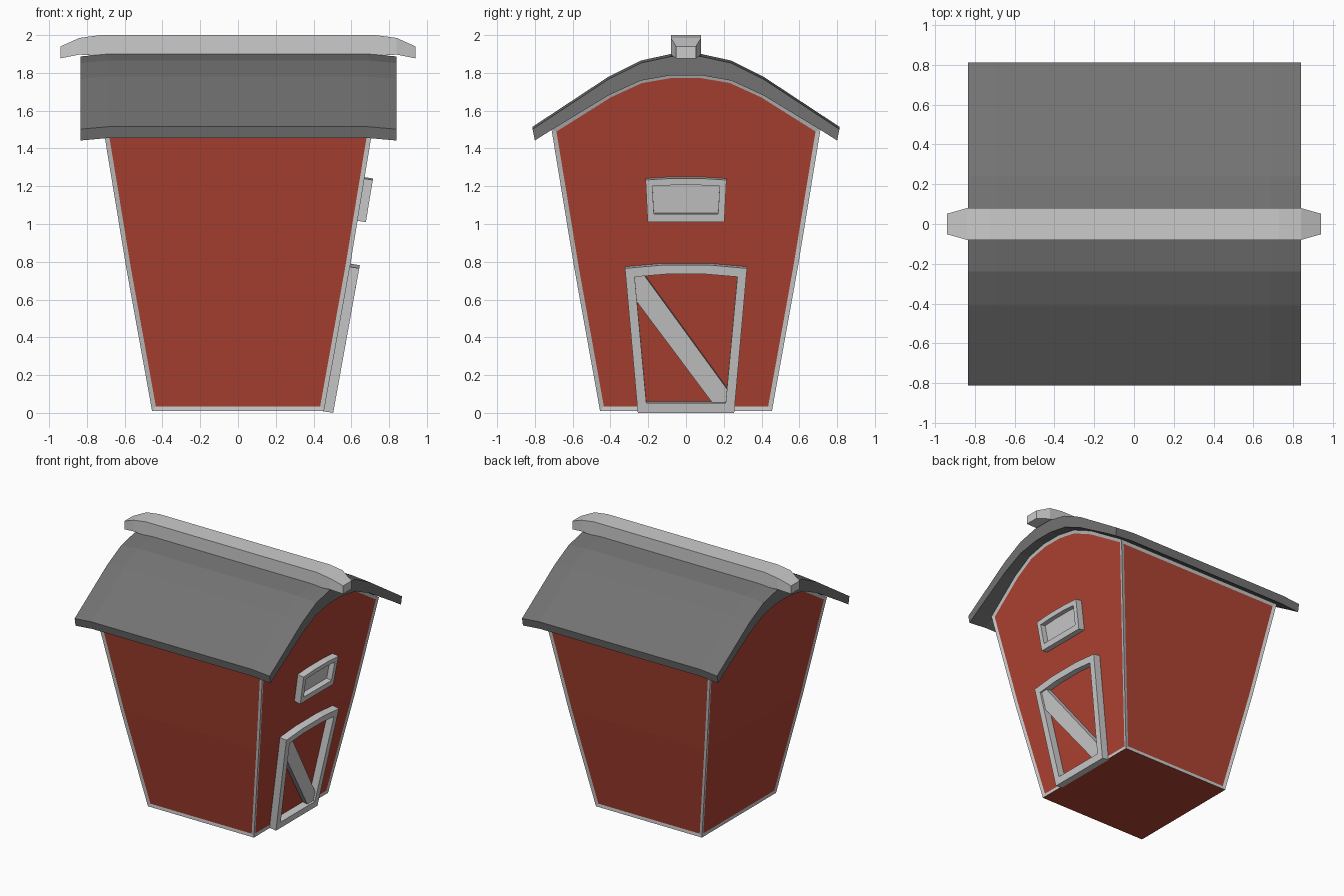
import bpy, bmesh
from mathutils import Vector

if "Cube" in bpy.data.objects:
    bpy.data.objects.remove(bpy.data.objects["Cube"])


def material(name, colour):
    m = bpy.data.materials.new(name)
    m.diffuse_color = (*colour, 1)
    m.use_nodes = True
    m.node_tree.nodes["Principled BSDF"].inputs["Base Color"].default_value = m.diffuse_color
    return m


RED = material("barn_red", (0.43, 0.056, 0.032))
ROOF = material("roof_grey", (0.17, 0.17, 0.17))
TRIM = material("trim_grey", (0.8, 0.8, 0.8))


def finish(name, bm, *mats):
    bmesh.ops.recalc_face_normals(bm, faces=bm.faces[:])
    me = bpy.data.meshes.new(name)
    bm.to_mesh(me)
    bm.free()
    for m in mats:
        me.materials.append(m)
    ob = bpy.data.objects.new(name, me)
    bpy.context.collection.objects.link(ob)
    return ob


def loft(name, sections, mat):
    """Closed solid through a row of matching point loops."""
    bm = bmesh.new()
    rings = [[bm.verts.new(p) for p in s] for s in sections]
    n = len(rings[0])
    for a, b in zip(rings, rings[1:]):
        for i in range(n):
            j = (i + 1) % n
            bm.faces.new((a[i], a[j], b[j], b[i]))
    bm.faces.new(rings[0])
    bm.faces.new(rings[-1])
    return finish(name, bm, mat)


# Flared wall profile: height, half width
LEVELS = [(0.01, 0.455), (0.77, 0.592), (1.50, 0.712)]


def half_width(z):
    (z0, h0), (z1, h1) = LEVELS[:2] if z < LEVELS[1][0] else LEVELS[1:]
    return h0 + (h1 - h0) * (z - z0) / (z1 - z0)


# Barn body with arched gables and grey edge trim
ARCH = [(0.41, 1.69), (0.24, 1.768), (0.08, 1.795),
        (-0.08, 1.795), (-0.24, 1.768), (-0.41, 1.69)]
CORNERS = [(1, -1), (1, 1), (-1, 1), (-1, -1)]
bm = bmesh.new()
rings = [[bm.verts.new((sx * h, sy * h, z)) for sx, sy in CORNERS] for z, h in LEVELS]
walls = []
for i in range(4):
    j = (i + 1) % 4
    lower = bm.faces.new((rings[0][i], rings[0][j], rings[1][j], rings[1][i]))
    top = []
    if i in (0, 2):
        s = CORNERS[i][0]
        top = [bm.verts.new((s * half_width(z), s * y, z)) for y, z in ARCH]
    upper = bm.faces.new([rings[1][i], rings[1][j], rings[2][j], *top, rings[2][i]])
    walls.append([lower, upper])
bm.faces.new(rings[0][::-1])
bm.normal_update()
for wall in walls:
    rim = bmesh.ops.inset_region(bm, faces=wall, thickness=0.024, depth=-0.006,
                                 use_boundary=True, use_even_offset=True)
    for f in rim["faces"]:
        f.material_index = 1
finish("barn_body", bm, RED, TRIM)

# Curved roof shell, drooping slightly at both ends
outer = [(0.812, 1.515), (0.41, 1.78), (0.24, 1.865), (0.08, 1.9)]
inner = [(0.08, 1.80), (0.24, 1.772), (0.41, 1.694), (0.72, 1.506), (0.80, 1.455)]
profile = ([(-y, z) for y, z in outer] + outer[::-1]
           + inner[::-1] + [(-y, z) for y, z in inner])
# Order: left eave, over the ridge, right eave, back underneath
loft("roof", [[(x, y, z - d) for y, z in profile]
              for x, d in ((-0.835, 0.013), (-0.69, 0), (0.69, 0), (0.84, 0.013))], ROOF)

# Ridge beam with tapered, drooping ends
ridge = [(0.94, 0.052, 1.877, 1.94), (0.84, 0.08, 1.897, 1.985), (0.73, 0.08, 1.89, 2.0)]
stations = [(-x, w, a, b) for x, w, a, b in ridge] + ridge[::-1]
loft("ridge_beam", [[(x, -w, a), (x, w, a), (x, w, b), (x, -w, b)]
                    for x, w, a, b in stations], TRIM)

# Parts attached to the sloping gable wall
NORMAL = Vector((0.987, 0, -0.16))


def on_wall(y, z, d):
    return Vector((half_width(z), y, z)) + NORMAL * d


def panel(name, pts, back, front):
    loft(name, [[on_wall(y, z, d) for y, z in pts] for d in (back, front)], TRIM)


def frame(name, out, inn, depth):
    """Hollow frame: four loops joined round in a closed band."""
    bm = bmesh.new()
    loops = [[bm.verts.new(on_wall(y, z, d)) for y, z in pts]
             for pts, d in ((out, -0.01), (out, depth), (inn, depth), (inn, -0.01))]
    n = len(out)
    for k in range(4):
        a, b = loops[k], loops[(k + 1) % 4]
        for i in range(n):
            j = (i + 1) % n
            bm.faces.new((a[i], a[j], b[j], b[i]))
    finish(name, bm, TRIM)


def arched(bw, bz, tw, tz, rise):
    """Outline flaring upward with a gently arched top."""
    return [(-bw, bz), (bw, bz), (tw, tz), (tw * 0.4, tz + rise),
            (-tw * 0.4, tz + rise), (-tw, tz)]


# Door
frame("door_frame", arched(0.255, 0.008, 0.323, 0.773, 0.017),
      arched(0.21, 0.06, 0.272, 0.728, 0.014), 0.05)
panel("door_brace", [(-0.274, 0.73), (-0.265, 0.60), (0.14, 0.058),
                     (0.212, 0.058), (0.218, 0.13), (-0.222, 0.735)], -0.01, 0.035)

# Window
frame("window_frame", arched(0.203, 1.017, 0.214, 1.24, 0.008),
      arched(0.17, 1.06, 0.178, 1.207, 0.006), 0.045)
panel("window_pane", arched(0.18, 1.05, 0.185, 1.215, 0.006), -0.01, 0.003)
